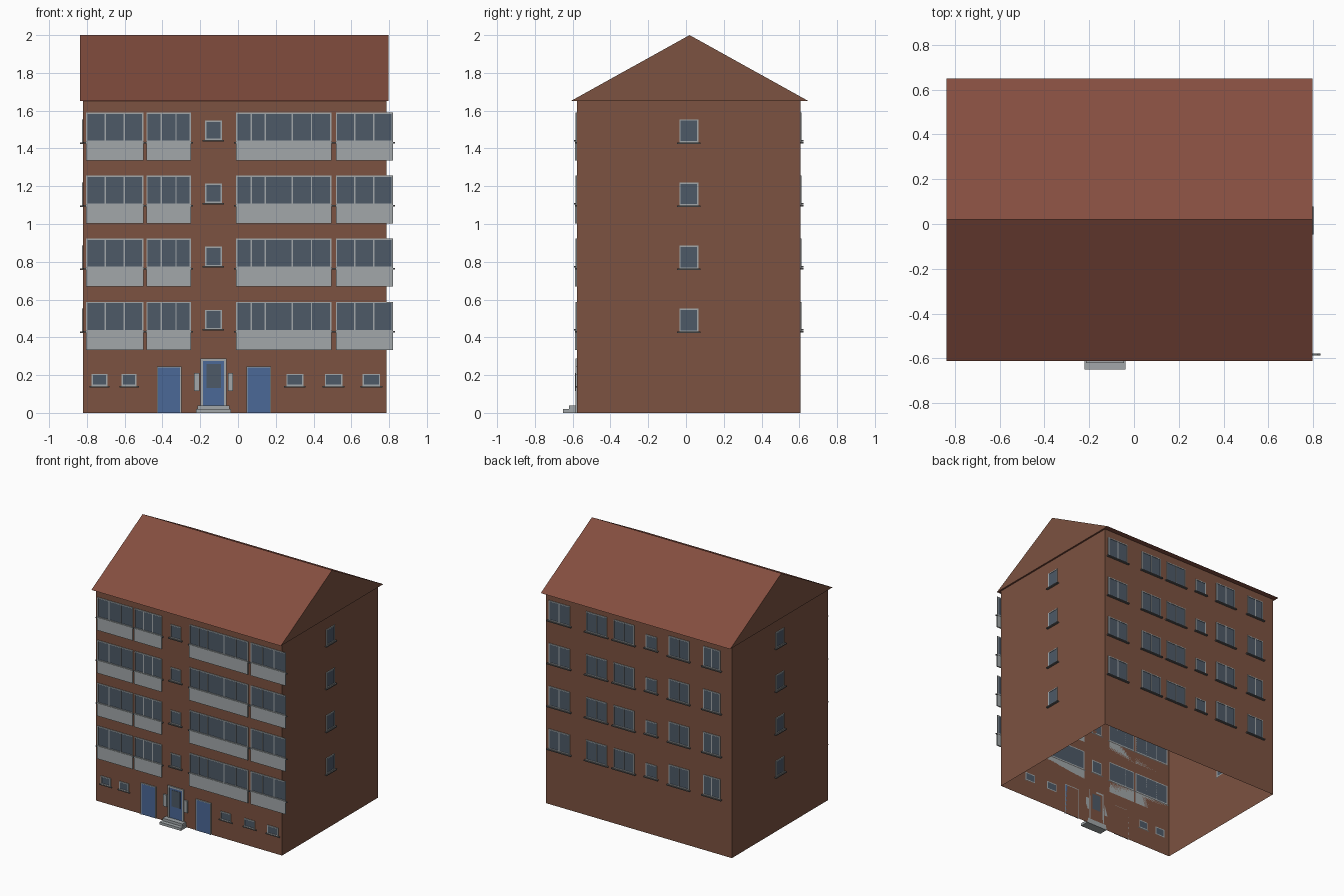
import bpy, bmesh
from mathutils import Vector

if "Cube" in bpy.data.objects:
    bpy.data.objects.remove(bpy.data.objects["Cube"])

# Body extents
X0, X1, Y0, Y1, EAVE = -0.82, 0.785, -0.578, 0.606, 1.65
PITCH = 0.334


def material(name, rgb):
    m = bpy.data.materials.new(name)
    m.diffuse_color = (*rgb, 1)
    m.use_nodes = True
    m.node_tree.nodes["Principled BSDF"].inputs["Base Color"].default_value = m.diffuse_color
    return m


WALL = material("brick", (0.20, 0.085, 0.052))
ROOF = material("roof_tile", (0.23, 0.075, 0.05))
GLASS = material("glass", (0.075, 0.10, 0.135))
BLUE = material("blue_paint", (0.07, 0.14, 0.31))
GREY = material("light_grey", (0.36, 0.39, 0.40))
DARK = material("sill_grey", (0.12, 0.12, 0.12))

# Maps (along wall, outward, height) to world
SIDES = {
    "front": lambda u, w, z: (u, Y0 - w, z),
    "back": lambda u, w, z: (u, Y1 + w, z),
    "right": lambda u, w, z: (X1 + w, u, z),
    "left": lambda u, w, z: (X0 - w, u, z),
}


def finish(name, bm, *mats):
    bmesh.ops.recalc_face_normals(bm, faces=bm.faces)
    me = bpy.data.meshes.new(name)
    bm.to_mesh(me)
    bm.free()
    for m in mats:
        me.materials.append(m)
    ob = bpy.data.objects.new(name, me)
    bpy.context.collection.objects.link(ob)
    return ob


def add_box(bm, a, b):
    a, b = Vector(a), Vector(b)
    vs = bmesh.ops.create_cube(bm, size=1)["verts"]
    for v in vs:
        v.co = (a + b) / 2 + v.co * (b - a)
    return vs


class Part:
    """Collects boxes on one wall into a single object."""

    def __init__(self, side, name, mat):
        self.to, self.name, self.mat = SIDES[side], side + "_" + name, mat
        self.bm = bmesh.new()

    def box(self, u0, u1, z0, z1, w1, w0=0.0):
        a, b = self.to(u0, w0, z0), self.to(u1, w1, z1)
        add_box(self.bm, [min(p) for p in zip(a, b)], [max(p) for p in zip(a, b)])

    def done(self):
        finish(self.name, self.bm, self.mat)


def window(parts, u0, u1, z0, z1, bars=(), sill=0.016, t=0.007):
    frame, glass, sills = parts
    glass.box(u0 + t, u1 - t, z0 + t, z1 - t, 0.003)
    for a, b in ((u0, u0 + t), (u1 - t, u1)):
        frame.box(a, b, z0, z1, 0.006)
    for a, b in ((z0, z0 + t), (z1 - t, z1)):
        frame.box(u0 + t, u1 - t, a, b, 0.006)
    for f in bars:
        c = u0 + (u1 - u0) * f
        frame.box(c - t / 2, c + t / 2, z0 + t, z1 - t, 0.006)
    if sill:
        sills.box(u0 - 0.012, u1 + 0.012, z0 - 0.008, z0, sill)


def wall_parts(side):
    return (Part(side, "window_frames", GREY), Part(side, "window_glass", GLASS),
            Part(side, "window_sills", DARK))


# Walls, open underneath
bm = bmesh.new()
add_box(bm, (X0, Y0, 0), (X1, Y1, EAVE))
bm.normal_update()
bmesh.ops.delete(bm, geom=[f for f in bm.faces if abs(f.normal.z) > 0.5], context="FACES")
finish("walls", bm, WALL)

# Roof prism with brick gables
bm = bmesh.new()
ends = [[bm.verts.new((x, y, z)) for y, z in ((-0.612, EAVE), (0.65, EAVE), (0.019, 2.0))]
        for x in (-0.836, 0.798)]
for e in ends:
    bm.faces.new(e).material_index = 1
for i in range(3):
    j = (i + 1) % 3
    bm.faces.new((ends[0][i], ends[0][j], ends[1][j], ends[1][i]))
finish("roof", bm, ROOF, WALL)

# Front upper floors: glazed balconies with parapet panels, stair windows
parts = wall_parts("front")
panels = Part("front", "balcony_panels", GREY)
thirds = (1 / 3, 2 / 3)
bays = [(-0.805, -0.50, thirds), (-0.485, -0.25, thirds),
        (-0.01, 0.495, (0.16, 0.305, 0.59, 0.79)), (0.518, 0.82, thirds)]
for f in range(4):
    dz = f * PITCH
    for u0, u1, bars in bays:
        window(parts, u0, u1, 0.433 + dz, 0.588 + dz, bars, sill=0.009)
        panels.box(u0, u1, 0.334 + dz, 0.435 + dz, 0.010)
    window(parts, -0.175, -0.085, 0.443 + dz, 0.546 + dz)
panels.done()

# Ground floor small windows
for u0, u1 in ((-0.775, -0.692), (-0.616, -0.537), (0.256, 0.346), (0.46, 0.552), (0.66, 0.753)):
    window(parts, u0, u1, 0.143, 0.207, sill=0.008)

# Side doors and main entrance
doors = Part("front", "doors", BLUE)
frames = Part("front", "door_frames", GREY)
for u0, u1, z0, z1, t in ((-0.43, -0.30, 0, 0.246, 0.006), (0.045, 0.175, 0, 0.246, 0.006),
                          (-0.198, -0.06, 0.03, 0.288, 0.013)):
    doors.box(u0 + t, u1 - t, z0, z1 - t, 0.004)
    frames.box(u0, u0 + t, z0, z1, 0.008)
    frames.box(u1 - t, u1, z0, z1, 0.008)
    frames.box(u0 + t, u1 - t, z1 - t, z1, 0.008)
doors.done()
frames.done()
pane = Part("front", "door_glass", GLASS)
pane.box(-0.166, -0.09, 0.132, 0.26, 0.006)
pane.done()
boards = Part("front", "entrance_side_boards", GREY)
boards.box(-0.233, -0.205, 0.117, 0.21, 0.010)
boards.box(-0.054, -0.026, 0.117, 0.21, 0.010)
boards.done()
steps = Part("front", "entrance_steps", GREY)
steps.box(-0.222, -0.038, 0, 0.02, 0.072)
steps.box(-0.215, -0.045, 0.02, 0.04, 0.042)
steps.done()
for p in parts:
    p.done()

# Back windows
parts = wall_parts("back")
for f in range(4):
    dz = f * PITCH
    for u0, u1 in ((0.575, 0.757), (0.255, 0.435), (0.02, 0.198), (-0.453, -0.278), (-0.722, -0.575)):
        window(parts, u0, u1, 0.433 + dz, 0.588 + dz, (0.5,))
    window(parts, -0.175, -0.08, 0.443 + dz, 0.546 + dz)
for p in parts:
    p.done()

# Gable end windows
for side in ("left", "right"):
    parts = wall_parts(side)
    for f in range(4):
        window(parts, -0.035, 0.066, 0.43 + f * PITCH, 0.552 + f * PITCH)
    for p in parts:
        p.done()
